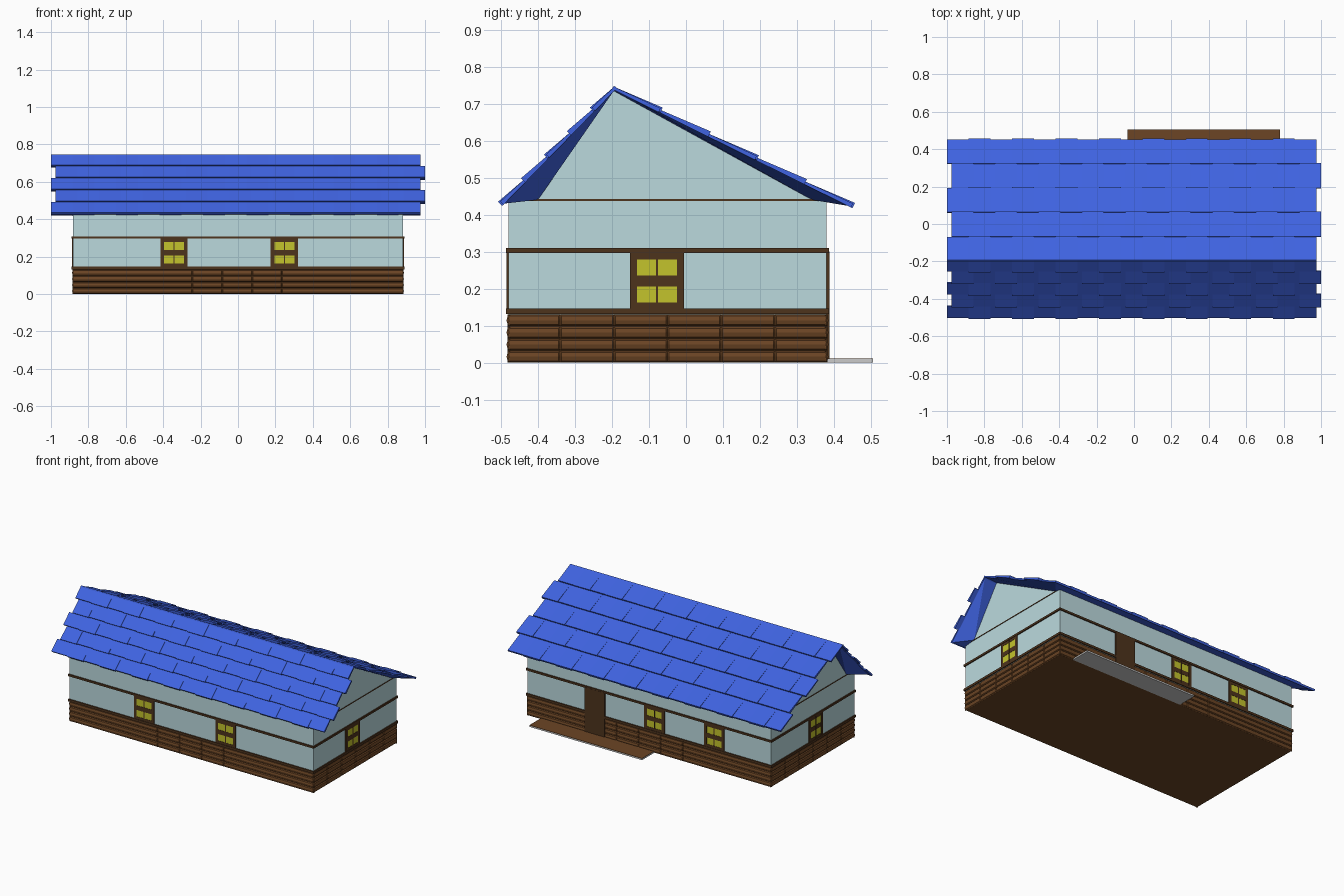
import bpy, bmesh, math
from mathutils import Vector

if "Cube" in bpy.data.objects:
    bpy.data.objects.remove(bpy.data.objects["Cube"])

def mat(name, c):
    m = bpy.data.materials.new(name)
    m.diffuse_color = (*c, 1)
    m.use_nodes = True
    m.node_tree.nodes["Principled BSDF"].inputs["Base Color"].default_value = m.diffuse_color
    return m

BLUE = mat("roof_blue", (0.05, 0.125, 0.75))
WALL = mat("pale_wall", (0.50, 0.70, 0.73))
LOG = mat("log_brown", (0.15, 0.06, 0.018))
TRIM = mat("dark_trim", (0.075, 0.033, 0.012))
PANE = mat("yellow_pane", (0.55, 0.55, 0.025))

def part(name, solids, material=None):
    """One flat-shaded object made of convex solids, each given by its corner points."""
    bm = bmesh.new()
    for pts in solids:
        vs = [bm.verts.new(p) for p in pts]
        bmesh.ops.convex_hull(bm, input=vs)
    bmesh.ops.dissolve_limit(bm, angle_limit=0.01, verts=bm.verts[:], edges=bm.edges[:])
    bmesh.ops.recalc_face_normals(bm, faces=bm.faces[:])
    me = bpy.data.meshes.new(name)
    bm.to_mesh(me)
    bm.free()
    ob = bpy.data.objects.new(name, me)
    bpy.context.collection.objects.link(ob)
    if material:
        me.materials.append(material)
    return ob

def box(x0, x1, y0, y1, z0, z1):
    return [(x, y, z) for x in (x0, x1) for y in (y0, y1) for z in (z0, z1)]

# Wall planes: u runs along the wall, d points outwards
SIDES = {
    "front": lambda u, d, z: (u, -0.48 - d, z),
    "back": lambda u, d, z: (u, 0.38 + d, z),
    "right": lambda u, d, z: (0.882 + d, u, z),
    "left": lambda u, d, z: (-0.882 - d, u, z),
}

def slab(side, u0, u1, z0, z1, d):
    f = SIDES[side]
    return [f(u, e, z) for u in (u0, u1) for e in (-0.005, d) for z in (z0, z1)]

# Log base: solid core with bulging half logs, four courses high
part("base_core", [box(-0.878, 0.878, -0.476, 0.376, 0, 0.135)], LOG)
SEAMS = {
    "front": [-0.886, -0.245, -0.085, 0.075, 0.235, 0.886],
    "right": [-0.483, -0.34, -0.195, -0.05, 0.095, 0.24, 0.383],
}
SEAMS["back"], SEAMS["left"] = SEAMS["front"], SEAMS["right"]
H = 0.0325

def half_log(side, a, b, z):
    f = SIDES[side]
    pts = []
    for u, depth in ((a, 0.005), (a + 0.004, 0.010), (b - 0.004, 0.010), (b, 0.005)):
        for k in range(5):
            t = math.pi * (k / 4 - 0.5)
            pts.append(f(u, -0.005 + depth * math.cos(t), z + H / 2 * (1 + math.sin(t))))
    return pts

for side, us in SEAMS.items():
    part(side + "_logs", [half_log(side, a, b, r * H) for r in range(4)
                          for a, b in zip(us, us[1:])], LOG)

# Walls and gable
part("walls", [box(-0.882, 0.882, -0.48, 0.38, 0.13, 0.434)], WALL)
part("gable", [[(x, y, z) for x in (-0.882, 0.882) for y, z in
                ((-0.48, 0.43), (-0.40, 0.44), (-0.197, 0.737), (0.34, 0.44), (0.38, 0.43))]], WALL)
part("gable_ends_top", [slab(s, -0.478, 0.378, 0.43, 0.44, 0) for s in ("left", "right")], WALL)

# Horizontal trim bands
part("lower_trim", [box(-0.889, 0.889, -0.487, 0.387, 0.131, 0.146)], TRIM)
part("upper_trim", [box(-0.889, 0.889, -0.487, 0.387, 0.296, 0.309)], TRIM)
part("gable_trim", [slab(s, -0.48, 0.38, 0.437, 0.442, 0.003) for s in ("left", "right")], TRIM)

# Windows: stiles, rails and four panes
WINDOWS = [("front", -0.342), ("front", 0.248), ("back", -0.04), ("back", -0.473),
           ("right", -0.078), ("left", -0.078)]
for i, (side, c) in enumerate(WINDOWS):
    frame = [slab(side, c + a, c + b, 0.146, 0.298, 0.005)
             for a, b in ((-0.073, -0.054), (-0.003, 0.003), (0.054, 0.073))]
    frame += [slab(side, c - 0.072, c + 0.072, a, b, 0.0045)
              for a, b in ((0.146, 0.163), (0.206, 0.235), (0.279, 0.298))]
    part(f"{side}_window_frame_{i}", frame, TRIM)
    part(f"{side}_window_panes_{i}", [slab(side, c - 0.055, c + 0.055, 0.16, 0.282, 0.003)], PANE)

# Door and step
part("door", [slab("back", 0.318, 0.462, 0.01, 0.30, 0.008)], TRIM)
part("step_slab", [box(-0.035, 0.78, 0.376, 0.505, 0, 0.009)])
part("step_boards", [box(-0.035, 0.78, 0.376, 0.505, 0.009, 0.011)], LOG)

# Roof: soffit wedges narrowing to the gable, covered by staggered shingles
ROWS, COLS = 5, 17
RIDGE = Vector((0, -0.195, 0.75))
for name, eave, inner in (("front", (-0.505, 0.432), (-0.40, 0.44)),
                          ("back", (0.455, 0.428), (0.34, 0.44))):
    E = Vector((0, *eave))
    down = E - RIDGE
    length = down.length
    down.normalize()
    n = Vector((0, -down.z, down.y))
    if n.z < 0:
        n = -n

    def at(x, s, h):
        return Vector((x, 0, 0)) + RIDGE + down * s + n * h

    soffit = []
    for k in (-1, 1):
        soffit += [at(k * 0.975, 0, -0.009), at(k * 0.975, length - 0.005, -0.009),
                   Vector((k * 0.88, *inner)), Vector((k * 0.88, -0.197, 0.735))]
    part(name + "_roof_soffit", [soffit], BLUE)

    shingles = []
    step, w = length / ROWS, 1.975 / COLS
    for r in range(ROWS):
        x0 = -1.0 if (ROWS - 1 - r) % 2 == 0 else -0.975
        for c in range(COLS):
            lift = 0.004 * ((c + r) % 2)
            a, b = x0 + c * w, x0 + (c + 1) * w
            s0, s1 = r * step, (r + 1) * step
            shingles.append([at(x, s, h) for x in (a, b) for s, h in
                             ((s0, -0.012), (s0, -0.004), (s1 - 0.004 + lift, lift),
                              (s1 - 0.004 + lift, -0.012))])
    part(name + "_roof_shingles", shingles, BLUE)
